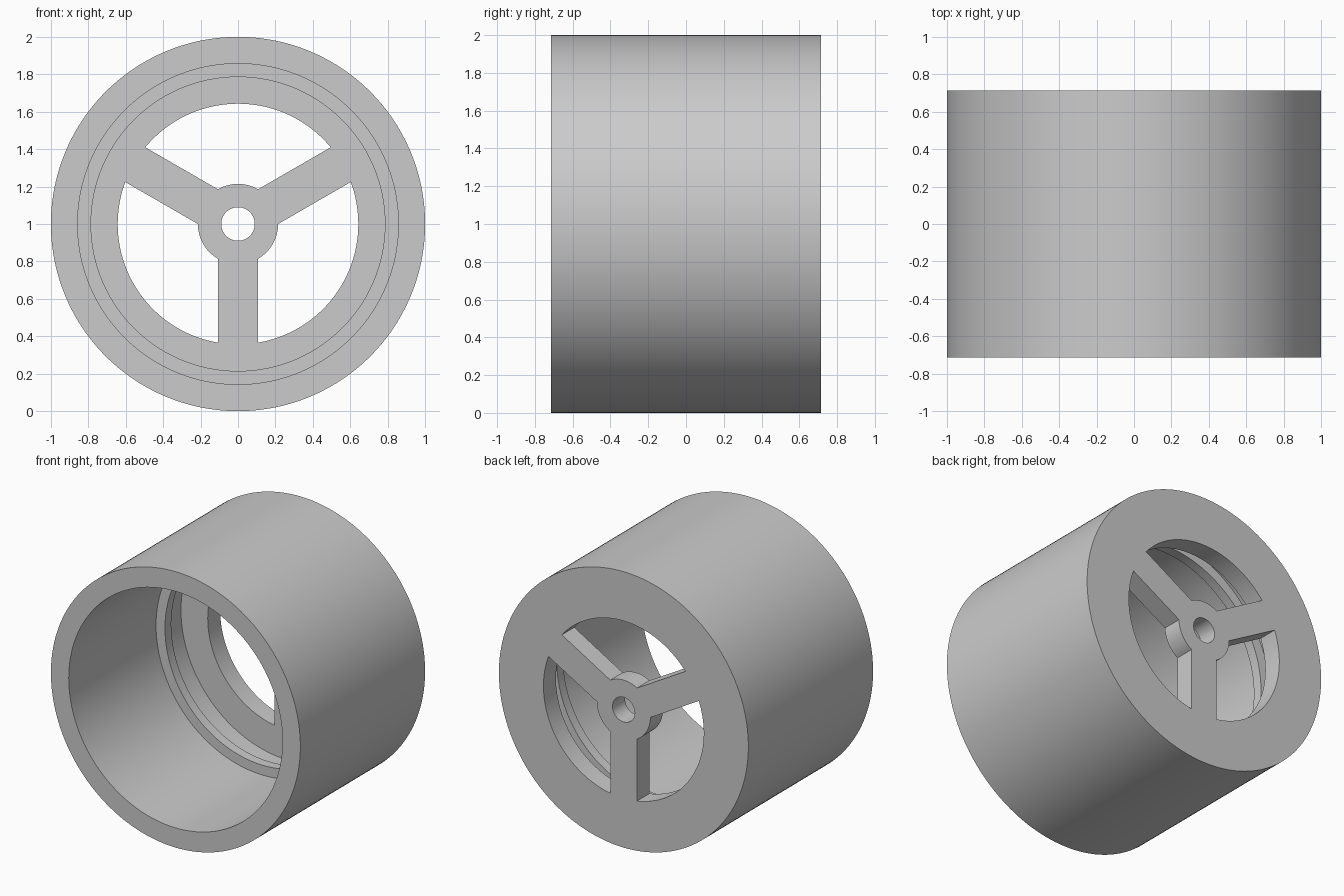
import bpy, bmesh
from math import sin, cos, asin, radians, pi

cube = bpy.data.objects.get("Cube")
if cube:
    bpy.data.objects.remove(cube, do_unlink=True)

U = 1 / 14            # design unit
BACK = 10 * U         # half of the body length
SEGMENTS = 160
HUB, OPENING, SPOKE_HALF = 3 * U, 9 * U, 1.5 * U

grey = bpy.data.materials.new("plain grey")
grey.use_nodes = True
colour = (0.6, 0.6, 0.6, 1)
grey.diffuse_color = colour
grey.node_tree.nodes["Principled BSDF"].inputs["Base Color"].default_value = colour


def finish(name, bm):
    bmesh.ops.recalc_face_normals(bm, faces=bm.faces)
    mesh = bpy.data.meshes.new(name)
    bm.to_mesh(mesh)
    bm.free()
    mesh.materials.append(grey)
    obj = bpy.data.objects.new(name, mesh)
    bpy.context.collection.objects.link(obj)
    return obj


def lathe(name, profile):
    """Revolve a closed (radius, y) profile about the horizontal y axis."""
    bm = bmesh.new()
    verts = [bm.verts.new((r, y, 1)) for r, y in profile]
    edges = [bm.edges.new((v, verts[i - 1])) for i, v in enumerate(verts)]
    bmesh.ops.spin(bm, geom=verts + edges, cent=(0, 0, 1), axis=(0, 1, 0),
                   angle=2 * pi, steps=SEGMENTS, use_merge=True)
    bmesh.ops.remove_doubles(bm, verts=bm.verts, dist=1e-5)
    return finish(name, bm)


def arc(radius, start, end, steps):
    """Arc between two spoke centre lines, kept clear of the spokes."""
    gap = asin(SPOKE_HALF / radius)
    a, b = start + gap, end - gap
    return [(radius * cos(a + (b - a) * i / steps),
             radius * sin(a + (b - a) * i / steps)) for i in range(steps + 1)]


def window_cutter(start):
    """Prism shaped like the gap between two neighbouring spokes."""
    end = start + 2 * pi / 3
    outline = arc(OPENING, start, end, 44) + arc(HUB, start, end, 16)[::-1]
    bm = bmesh.new()
    face = bm.faces.new([bm.verts.new((x, BACK - 3 * U, 1 + z)) for x, z in outline])
    extruded = bmesh.ops.extrude_face_region(bm, geom=[face])["geom"]
    moved = [v for v in extruded if isinstance(v, bmesh.types.BMVert)]
    bmesh.ops.translate(bm, verts=moved, vec=(0, 4 * U, 0))
    return finish("window_cutter", bm)


# Tube with an inner lip, a groove behind it and a bored end plate
bore, lip, hole = 12 * U, 11 * U, 1.25 * U
plate, lip_front = BACK - 2 * U, 4 * U
body = lathe("drum_body", [
    (1, -BACK), (1, BACK), (hole, BACK), (hole, plate),
    (bore, plate), (bore, lip_front + U), (lip, lip_front + U),
    (lip, lip_front), (bore, lip_front), (bore, -BACK)])

# Three windows leave a hub and three spokes in the end plate
bpy.context.view_layer.objects.active = body
body.select_set(True)
for i in range(3):
    cutter = window_cutter(radians(30 + 120 * i))
    cutter.hide_render = True
    cut = body.modifiers.new("window", "BOOLEAN")
    cut.operation = "DIFFERENCE"
    cut.solver = "EXACT"
    cut.object = cutter
    bpy.ops.object.modifier_apply(modifier=cut.name)
    bpy.data.objects.remove(cutter, do_unlink=True)

bpy.ops.object.shade_smooth_by_angle(angle=radians(25))
